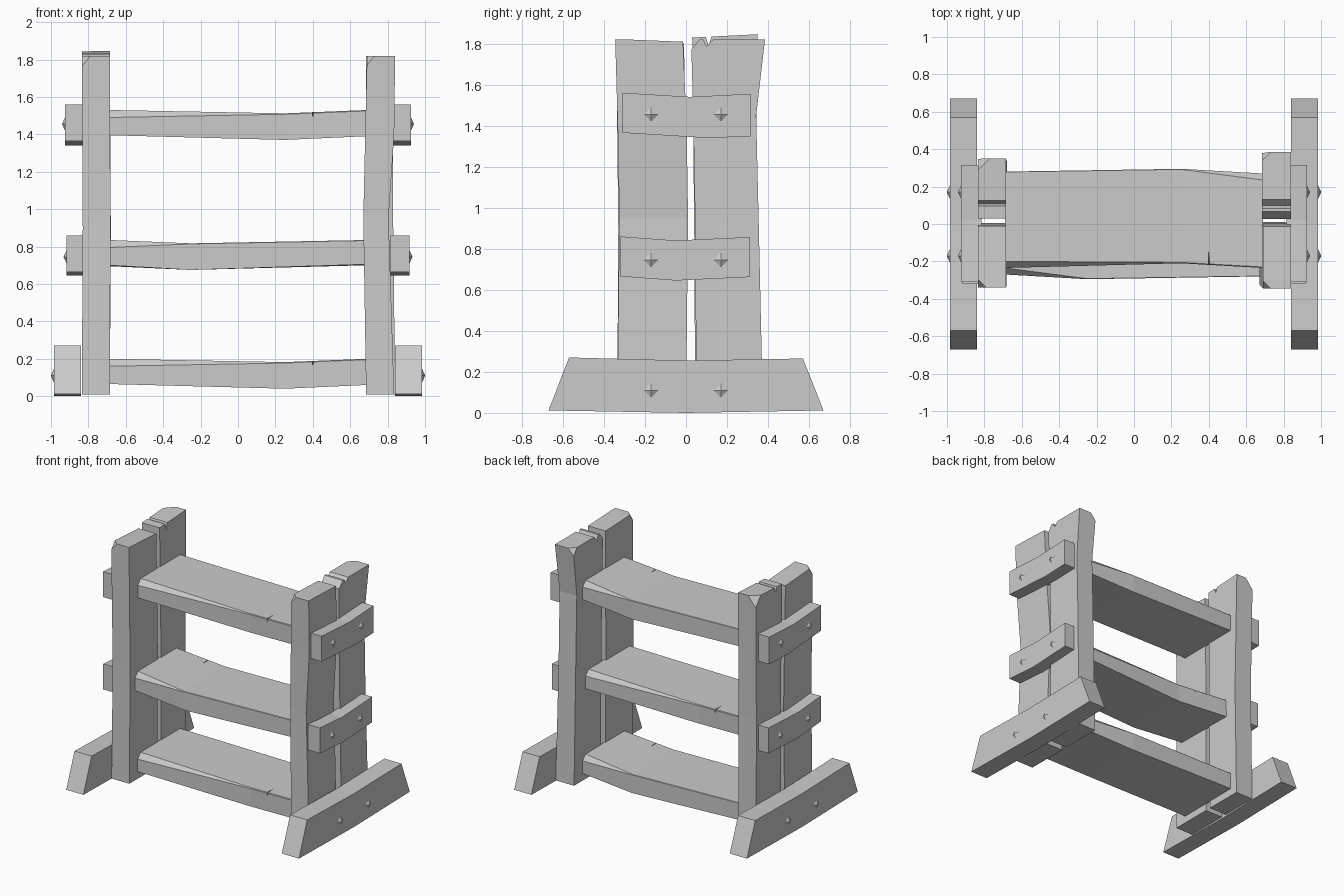
import bpy, bmesh
from math import pi
from mathutils import Vector

if "Cube" in bpy.data.objects:
    bpy.data.objects.remove(bpy.data.objects["Cube"])


def loft(name, loops):
    """Skin matching point loops and cap both ends."""
    bm = bmesh.new()
    rows = [[bm.verts.new(p) for p in loop] for loop in loops]
    n = len(rows[0])
    for a, b in zip(rows, rows[1:]):
        for i in range(n):
            j = (i + 1) % n
            bm.faces.new((a[i], a[j], b[j], b[i]))
    bm.faces.new(rows[0])
    bm.faces.new(rows[-1])
    bmesh.ops.recalc_face_normals(bm, faces=bm.faces[:])
    me = bpy.data.meshes.new(name)
    bm.to_mesh(me)
    bm.free()
    ob = bpy.data.objects.new(name, me)
    bpy.context.collection.objects.link(ob)
    return ob


def chip(ob, point, normal):
    """Slice off everything beyond a plane."""
    bm = bmesh.new()
    bm.from_mesh(ob.data)
    geom = bm.verts[:] + bm.edges[:] + bm.faces[:]
    bmesh.ops.bisect_plane(bm, geom=geom, plane_co=point,
                           plane_no=Vector(normal).normalized(), clear_outer=True)
    bmesh.ops.holes_fill(bm, edges=[e for e in bm.edges if e.is_boundary], sides=0)
    bmesh.ops.recalc_face_normals(bm, faces=bm.faces[:])
    bm.to_mesh(ob.data)
    bm.free()


def nick(ob, loops):
    """Cut a small wedge out of a part."""
    cutter = loft("nick_cutter", loops)
    cutter.hide_render = True
    mod = ob.modifiers.new("nick", 'BOOLEAN')
    mod.operation = 'DIFFERENCE'
    mod.solver = 'EXACT'
    mod.object = cutter
    bpy.context.view_layer.objects.active = ob
    bpy.ops.object.modifier_apply(modifier=mod.name)
    bpy.data.objects.remove(cutter)


def post(name, rows):
    return loft(name, [[(x0, y0, z), (x1, y0, z), (x1, y1, z), (x0, y1, z)]
                       for z, x0, x1, y0, y1 in rows])


# Upright planks, two per side
rf = post("right_front_post", [(.01, .685, .835, -.335, 0), (.95, .67, .805, -.325, .01),
                               (1.4, .68, .835, -.333, .003), (1.82, .69, .84, -.345, -.015)])
chip(rf, (.70, -.33, 1.80), (-1, -1, .8))
chip(rf, (.69, -.345, 1.822), (0, .04, 1))

rb = post("right_back_post", [(.01, .685, .84, .05, .375), (.9, .685, .83, .045, .355),
                              (1.45, .685, .83, .035, .342), (1.82, .685, .84, .025, .385)])
chip(rb, (.70, .37, 1.80), (-1, 1, .8))
chip(rb, (.7, .05, 1.80), (0, -1, .8))
nick(rb, [[(x, .07, 1.85), (x, .16, 1.85), (x, .10, 1.785)] for x in (.6, .9)])

lf = post("left_front_post", [(.01, -.835, -.685, -.335, 0), (.9, -.83, -.682, -.33, .005),
                              (1.82, -.835, -.685, -.34, -.01)])
chip(lf, (-.8, -.34, 1.82), (0, .06, 1))
chip(lf, (-.82, -.325, 1.80), (-1, -1, .8))

lb = post("left_back_post", [(.01, -.835, -.685, .045, .345), (.9, -.83, -.68, .04, .335),
                             (1.86, -.835, -.685, .03, .35)])
chip(lb, (-.8, .35, 1.845), (0, -.05, 1))
chip(lb, (-.815, .33, 1.815), (-1, 1, .8))
nick(lb, [[(x, .08, 1.88), (x, .14, 1.88), (x, .11, 1.79)] for x in (-.9, -.6)])

# Sagging shelves with worn edges; the middle one is turned around
sections = {
    -.69: [(-.235, 1.395), (-.235, 1.49), (-.2, 1.53), (.278, 1.53), (.28, 1.527), (.28, 1.40)],
    .25: [(-.21, 1.37), (-.21, 1.507), (-.205, 1.512), (.292, 1.512), (.295, 1.509), (.295, 1.37)],
    .69: [(-.235, 1.39), (-.235, 1.525), (-.23, 1.53), (.235, 1.53), (.27, 1.49), (.27, 1.395)],
}
shelf = loft("top_shelf", [[(x, y, z) for y, z in pts] for x, pts in sections.items()])
nick(shelf, [[(.38, -.26, 1.56), (.42, -.26, 1.56), (.4, -.26, 1.48)],
             [(.395, -.15, 1.56), (.405, -.15, 1.56), (.4, -.15, 1.515)]])
for name, dz, turn in (("middle_shelf", -.695, pi), ("bottom_shelf", -1.33, 0)):
    copy = shelf.copy()
    copy.name = name
    copy.location.z = dz
    copy.rotation_euler.z = turn
    bpy.context.collection.objects.link(copy)

# Side profiles (y, z) of the feet and the cleats
foot = [(-.67, .012), (0, 0), (.67, .012), (.57, .265), (0, .255), (-.57, .27)]
upper = [(-.31, 1.365), (.1, 1.34), (.315, 1.347), (.315, 1.555), (.02, 1.54), (-.31, 1.56)]
lower = [(-.32, .665), (-.05, .645), (.312, .662), (.312, .857), (-.05, .84), (-.32, .86)]

for s, side in ((-1, "left"), (1, "right")):
    for name, prof, x, zn in (("foot", foot, .985, .11), ("upper_cleat", upper, .925, 1.455),
                              ("lower_cleat", lower, .917, .745)):
        inner = .84 if name == "foot" else .815
        loft(f"{side}_{name}", [[(s * inner, y, z) for y, z in prof],
                                [(s * x, y, z) for y, z in prof]])
        # Pyramid nail heads
        for y in (-.17, .17):
            loft(f"{side}_{name}_nail",
                 [[(s * nx, y + r * a, zn + r * b) for a, b in ((1, 0), (0, 1), (-1, 0), (0, -1))]
                  for nx, r in ((x - .01, .035), (x, .035), (x + .015, .002))])
